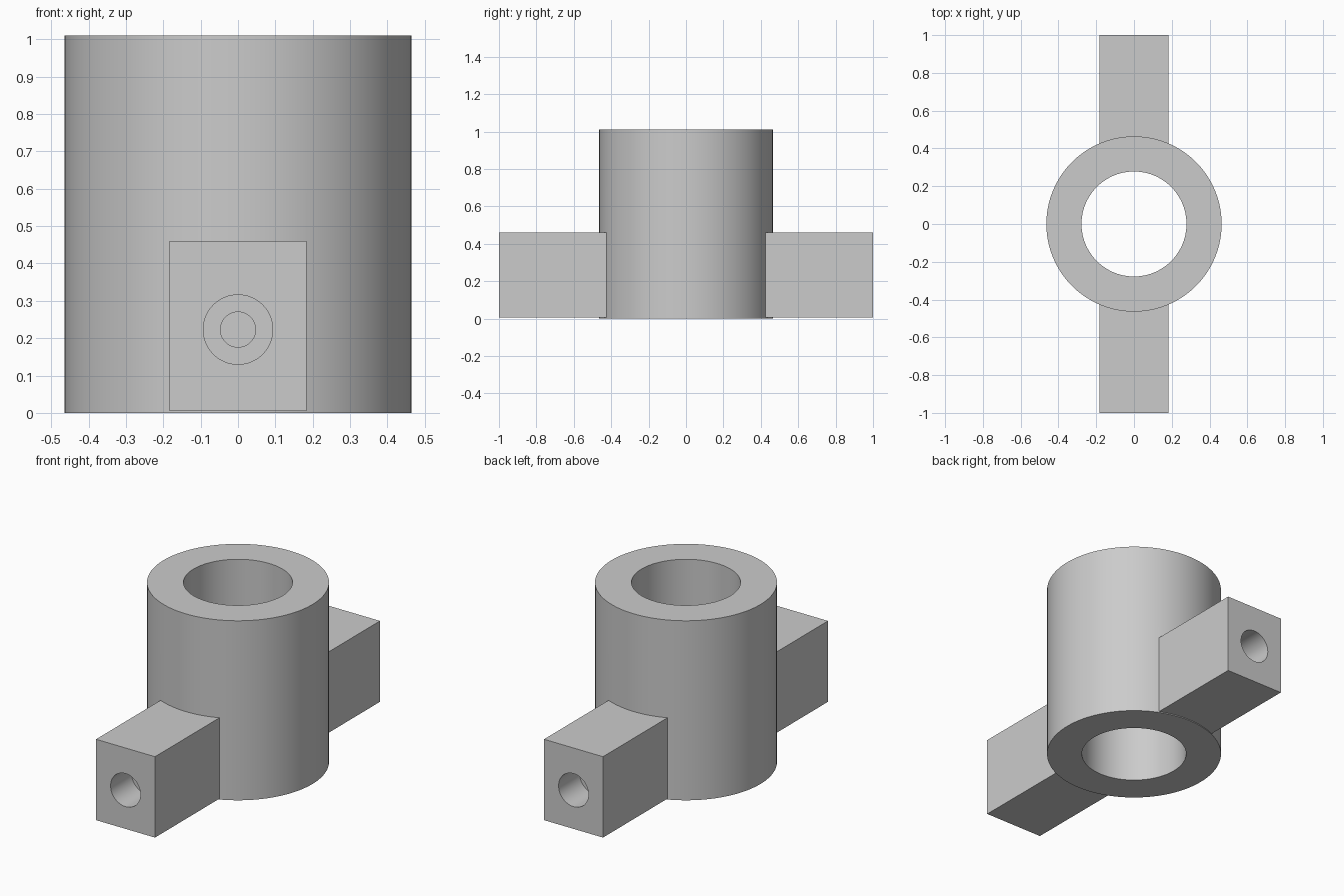
import bpy
import math

cube = bpy.data.objects.get("Cube")
if cube:
    bpy.data.objects.remove(cube, do_unlink=True)

COLLAR_R, BORE_R, HEIGHT = 0.464, 0.278, 1.01
ARM_WIDTH, ARM_BOTTOM, ARM_TOP = 0.367, 0.005, 0.46
HOLE_Z = 0.223

grey = bpy.data.materials.new("plain_grey")
grey.use_nodes = True
colour = (0.6, 0.6, 0.6, 1)
grey.diffuse_color = colour
grey.node_tree.nodes["Principled BSDF"].inputs["Base Color"].default_value = colour


def cylinder(name, radius, depth, location, tilt=0, sides=96):
    bpy.ops.mesh.primitive_cylinder_add(vertices=sides, radius=radius, depth=depth,
                                        location=location, rotation=(tilt, 0, 0))
    obj = bpy.context.object
    obj.name = name
    obj.data.materials.append(grey)
    return obj


def combine(target, tool, operation):
    mod = target.modifiers.new(operation.title(), "BOOLEAN")
    mod.operation, mod.object, mod.solver = operation, tool, "EXACT"
    bpy.context.view_layer.objects.active = target
    bpy.ops.object.modifier_apply(modifier=mod.name)
    bpy.data.objects.remove(tool, do_unlink=True)


# Upright collar
body = cylinder("collar_with_arms", COLLAR_R, HEIGHT, (0, 0, HEIGHT / 2), sides=128)

# Square bar that forms both arms
bpy.ops.mesh.primitive_cube_add(size=1, location=(0, 0, (ARM_BOTTOM + ARM_TOP) / 2))
bar = bpy.context.object
bar.name = "arm_bar"
bar.scale = (ARM_WIDTH, 2, ARM_TOP - ARM_BOTTOM)
bar.data.materials.append(grey)
combine(body, bar, "UNION")

# Vertical through bore
combine(body, cylinder("bore_cutter", BORE_R, 2 * HEIGHT, (0, 0, HEIGHT / 2)), "DIFFERENCE")

# Stepped blind hole in each arm end: a wide mouth, then a narrow pilot
for side in (-1, 1):
    for radius, floor in ((0.093, 0.814), (0.047, 0.464)):
        length = 1.1 - floor
        cutter = cylinder("hole_cutter", radius, length,
                          (0, side * (floor + length / 2), HOLE_Z), math.pi / 2, 64)
        combine(body, cutter, "DIFFERENCE")

# Smooth round walls, crisp edges
bpy.ops.object.select_all(action="DESELECT")
body.select_set(True)
bpy.context.view_layer.objects.active = body
bpy.ops.object.shade_smooth_by_angle(angle=math.radians(30))
